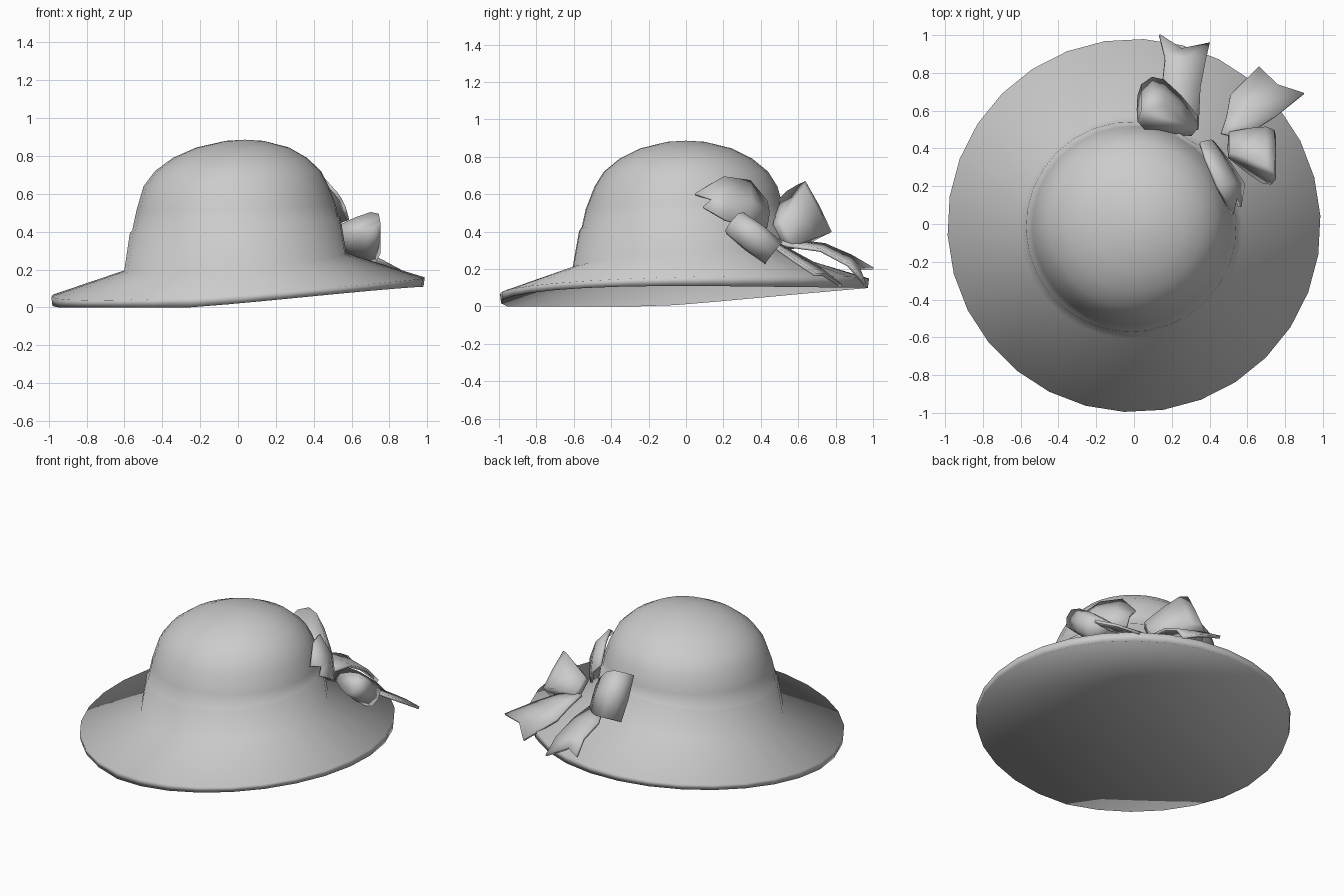
import bpy, bmesh, math
from mathutils import Vector

if "Cube" in bpy.data.objects:
    bpy.data.objects.remove(bpy.data.objects["Cube"], do_unlink=True)

mat = bpy.data.materials.new("light grey")
mat.use_nodes = True
GREY = (0.6, 0.6, 0.6, 1)
mat.diffuse_color = GREY
mat.node_tree.nodes["Principled BSDF"].inputs["Base Color"].default_value = GREY


def finish(name, bm, angle):
    """Turn a bmesh into a smooth shaded object."""
    bmesh.ops.recalc_face_normals(bm, faces=bm.faces)
    me = bpy.data.meshes.new(name)
    bm.to_mesh(me)
    bm.free()
    me.materials.append(mat)
    ob = bpy.data.objects.new(name, me)
    bpy.context.collection.objects.link(ob)
    bpy.ops.object.select_all(action="DESELECT")
    ob.select_set(True)
    bpy.context.view_layer.objects.active = ob
    if angle is None:
        bpy.ops.object.shade_smooth()
    else:
        bpy.ops.object.shade_smooth_by_angle(angle=math.radians(angle))
    return ob


def bridge(bm, a, b, closed):
    """Join two rows of vertices with quads."""
    for i in range(len(a) if closed else len(a) - 1):
        j = (i + 1) % len(a)
        bm.faces.new((a[i], a[j], b[j], b[i]))


def hat():
    # rings from brim to crown: radius, height, x tilt, y tilt, centre x, centre y, rim wave
    rings = [
        (0.982, 0.06, 0.05, 0.04, 0, -0.008, 0.02),
        (0.988, 0.108, 0.05, 0.04, 0, -0.008, 0.008),
        (0.588, 0.238, 0.08, 0.055, -0.015, -0.02, 0),
        (0.557, 0.435, 0.07, 0.05, -0.015, -0.015, 0),
        (0.545, 0.445, 0.07, 0.05, -0.015, -0.015, 0),
        (0.527, 0.53, 0.03, 0.02, -0.01, -0.01, 0),
        (0.49, 0.64, 0, 0, -0.01, 0, 0),
        (0.44, 0.72, 0, 0, 0, 0, 0),
        (0.355, 0.79, 0, 0, 0.01, 0, 0),
        (0.245, 0.845, 0, 0, 0.025, 0, 0),
        (0.1, 0.88, 0, 0, 0.035, 0, 0),
    ]
    bm = bmesh.new()
    n, rows = 30, []
    for r, z, tx, ty, cx, cy, wave in rings:
        row = []
        for i in range(n):
            a = math.tau * (i + 0.25) / n
            x, y = r * math.cos(a), r * math.sin(a)
            h = z + tx * x + ty * y - wave * math.sin(2 * a)
            row.append(bm.verts.new((x + cx, y + cy, max(h, 0))))
        rows.append(row)
    for a, b in zip(rows, rows[1:]):
        bridge(bm, a, b, True)
    # crown tip and hollowed underside
    for row, tip in ((rows[0], (0, 0, 0.36)), (rows[-1], (0.035, 0, 0.886))):
        c = bm.verts.new(tip)
        for i in range(n):
            bm.faces.new((row[i], row[(i + 1) % n], c))
    finish("hat", bm, None)


def bow_loop(name, knot, end, half_width, thick):
    """Puffed loop that widens from the knot to its rounded end."""
    knot, axis, w = Vector(knot), Vector(end) - Vector(knot), Vector(half_width)
    t = axis.cross(w).normalized() * thick
    outline = [(0, 0.3), (0.5, 0.8), (0.9, 1), (1.12, 0.75), (1.2, 0)]
    outline += [(s, -o) for s, o in reversed(outline[:-1])]
    bm = bmesh.new()
    sides = []
    for k in (-1, 0, 1):
        sides.append([bm.verts.new(knot + axis * s + t * o * (1.1 if k == 0 else 1)
                                   + w * k * (0.5 + 0.5 * min(s, 1)))
                      for s, o in outline])
    for a, b in zip(sides, sides[1:]):
        bridge(bm, a, b, True)
    bm.faces.new(sides[0])
    bm.faces.new(sides[-1])
    finish(name, bm, None)


def ribbon(name, left, right, notch, bulge=(0, 0, 0)):
    """Flat strip between two edges, ending in a swallowtail notch."""
    bm = bmesh.new()
    rows = []
    for i, (l, r) in enumerate(zip(left, right)):
        l, r = Vector(l), Vector(r)
        mid = Vector(notch) if i == len(left) - 1 else (l + r) / 2 + Vector(bulge)
        rows.append([bm.verts.new(p) for p in (l, mid, r)])
    for a, b in zip(rows, rows[1:]):
        bridge(bm, a, b, False)
    ob = finish(name, bm, 40)
    mod = ob.modifiers.new("thickness", "SOLIDIFY")
    mod.thickness = 0.018
    mod.offset = 0


hat()

# bow loops
bow_loop("back_bow_loop", (0.32, 0.52, 0.38), (0.085, 0.645, 0.495), (0.0, 0.07, -0.135), 0.09)
bow_loop("side_bow_loop", (0.50, 0.42, 0.36), (0.71, 0.36, 0.365), (0, 0.11, -0.085), 0.075)

# ribbon tails
ribbon("back_tail",
       [(0.27, 0.50, 0.36), (0.15, 0.74, 0.33), (0.165, 0.88, 0.27), (0.135, 1.0, 0.20)],
       [(0.34, 0.50, 0.33), (0.35, 0.72, 0.30), (0.38, 0.87, 0.22), (0.40, 0.955, 0.12)],
       (0.25, 0.925, 0.20))
ribbon("side_tail",
       [(0.46, 0.48, 0.34), (0.49, 0.57, 0.29), (0.51, 0.68, 0.23), (0.66, 0.83, 0.11)],
       [(0.54, 0.46, 0.33), (0.64, 0.50, 0.30), (0.75, 0.57, 0.25), (0.90, 0.69, 0.17)],
       (0.76, 0.735, 0.17))
ribbon("crown_tail",
       [(0.35, 0.43, 0.56), (0.38, 0.34, 0.67), (0.44, 0.20, 0.69), (0.52, 0.05, 0.60)],
       [(0.42, 0.43, 0.42), (0.50, 0.33, 0.43), (0.58, 0.21, 0.46), (0.56, 0.09, 0.53)],
       (0.54, 0.14, 0.57), (0.02, 0.012, 0.01))
